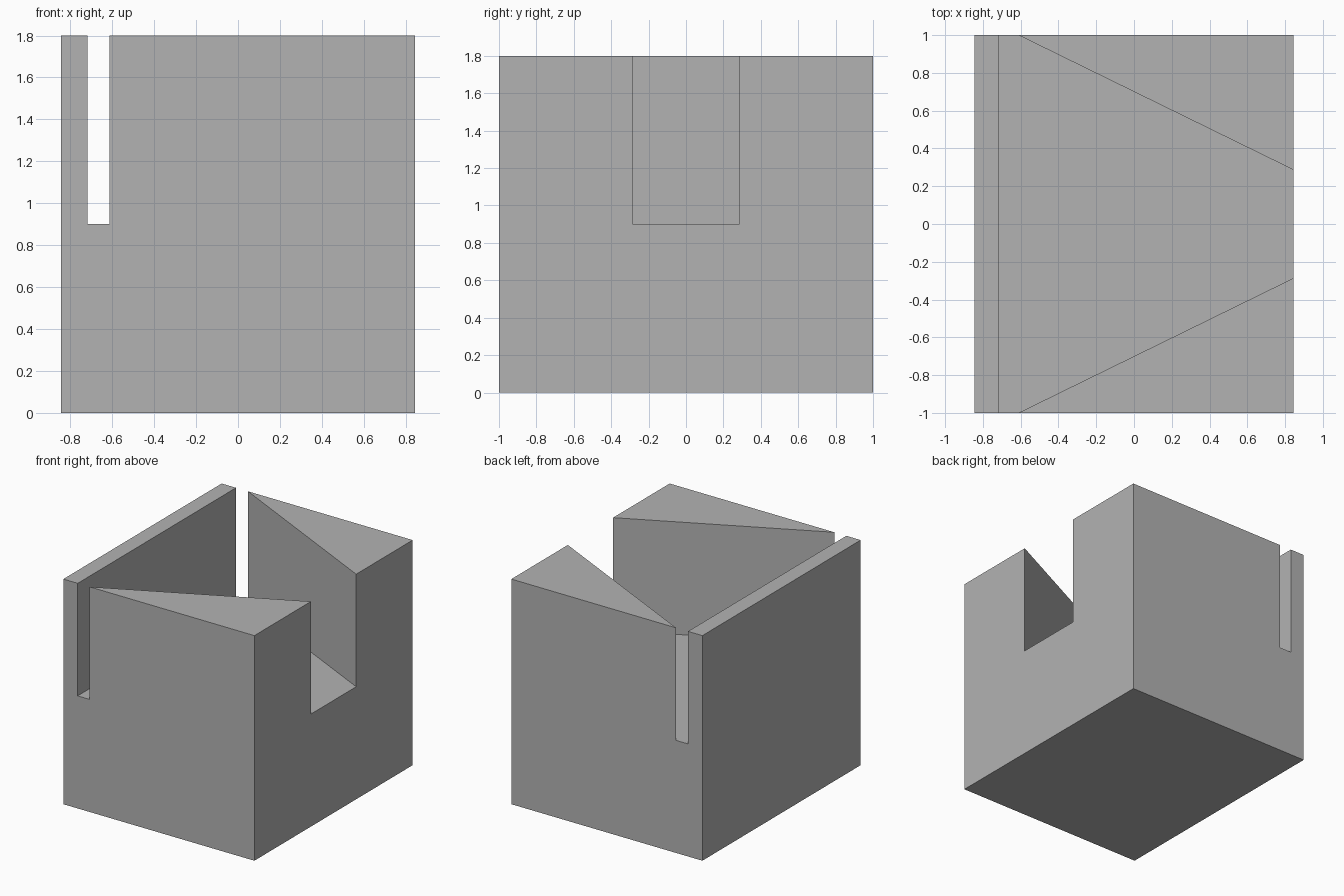
import bpy
import bmesh

# Remove the default cube
old = bpy.data.objects.get("Cube")
if old:
    bpy.data.objects.remove(old, do_unlink=True)

WIDTH, DEPTH, HEIGHT = 1.69, 2.0, 1.8
FLOOR = 0.9                       # height of the pocket floor


def prism(name, outline, z0, z1):
    """Extrude a plan outline from z0 up to z1."""
    bm = bmesh.new()
    base = bm.faces.new([bm.verts.new((x, y, z0)) for x, y in outline])
    top = bmesh.ops.extrude_face_region(bm, geom=[base])
    verts = [v for v in top["geom"] if isinstance(v, bmesh.types.BMVert)]
    bmesh.ops.translate(bm, verts=verts, vec=(0, 0, z1 - z0))
    bmesh.ops.recalc_face_normals(bm, faces=bm.faces)
    mesh = bpy.data.meshes.new(name)
    bm.to_mesh(mesh)
    bm.free()
    obj = bpy.data.objects.new(name, mesh)
    bpy.context.collection.objects.link(obj)
    return obj


# Single grey material
grey = bpy.data.materials.new("grey")
grey.use_nodes = True
colour = (0.45, 0.45, 0.45, 1.0)
grey.diffuse_color = colour
grey.node_tree.nodes["Principled BSDF"].inputs["Base Color"].default_value = colour

# Solid block
hx, hy = WIDTH / 2, DEPTH / 2
block = prism("block", [(-hx, -hy), (hx, -hy), (hx, hy), (-hx, hy)], 0, HEIGHT)
block.data.materials.append(grey)

# Tapered pocket: its wide end breaks through the front and back as slots,
# its narrow end opens through the +x wall
def taper(x):
    return 1.0 + (x + 0.612) * (0.286 - 1.0) / (hx + 0.612)

x0, x1 = -0.718, 1.0
cutter = prism("pocket_cutter",
               [(x0, -taper(x0)), (x1, -taper(x1)), (x1, taper(x1)), (x0, taper(x0))],
               FLOOR, HEIGHT + 0.2)
cutter.data.materials.append(grey)
cutter.hide_render = True

# Cut the pocket and discard the cutter
cut = block.modifiers.new("pocket", 'BOOLEAN')
cut.operation = 'DIFFERENCE'
cut.solver = 'EXACT'
cut.object = cutter
bpy.context.view_layer.objects.active = block
bpy.ops.object.modifier_apply(modifier=cut.name)
bpy.data.objects.remove(cutter, do_unlink=True)
